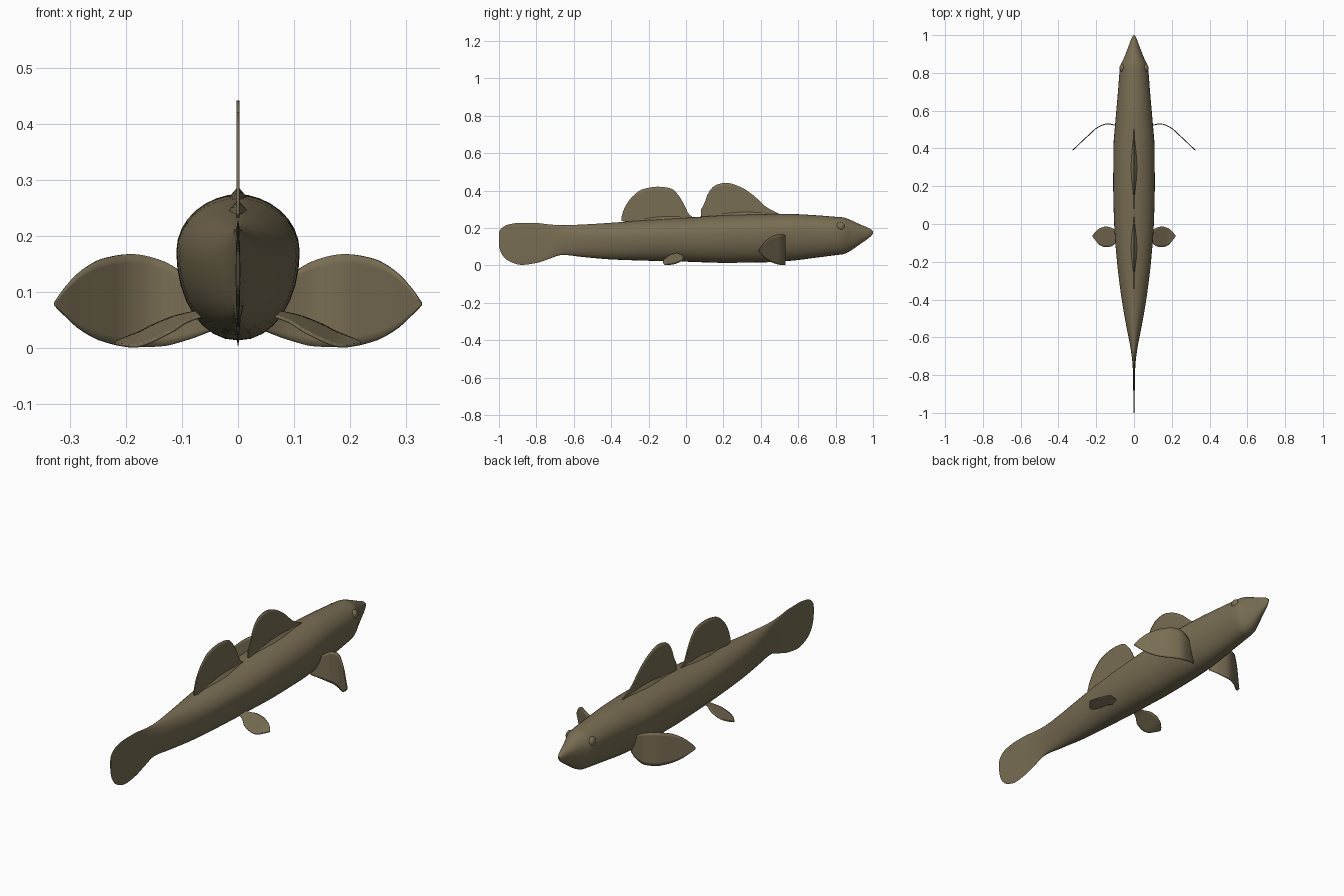
import bpy, bmesh, math

if "Cube" in bpy.data.objects:
    bpy.data.objects.remove(bpy.data.objects["Cube"])

olive = bpy.data.materials.new("olive_brown")
olive.diffuse_color = (0.19, 0.155, 0.088, 1)
olive.use_nodes = True
olive.node_tree.nodes["Principled BSDF"].inputs["Base Color"].default_value = olive.diffuse_color


def curve(pts, t):
    """Smooth monotone interpolation of rows (t, a, b, ...) at t."""
    n = len(pts)
    i = max(0, min(n - 2, sum(1 for p in pts if p[0] <= t) - 1))
    h = pts[i + 1][0] - pts[i][0]
    s = (t - pts[i][0]) / h

    def slope(j, c):
        if j == 0 or j == n - 1:
            k = min(j, n - 2)
            return (pts[k + 1][c] - pts[k][c]) / (pts[k + 1][0] - pts[k][0])
        a = (pts[j][c] - pts[j - 1][c]) / (pts[j][0] - pts[j - 1][0])
        b = (pts[j + 1][c] - pts[j][c]) / (pts[j + 1][0] - pts[j][0])
        return 0 if a * b <= 0 else 2 * a * b / (a + b)

    out = []
    for c in range(1, len(pts[0])):
        p, q = pts[i][c], pts[i + 1][c]
        out.append((2*s**3 - 3*s*s + 1)*p + (s**3 - 2*s*s + s)*h*slope(i, c)
                   + (3*s*s - 2*s**3)*q + (s**3 - s*s)*h*slope(i + 1, c))
    return out


def finish(name, verts, faces, angle=50):
    me = bpy.data.meshes.new(name)
    me.from_pydata(verts, [], faces)
    bm = bmesh.new()
    bm.from_mesh(me)
    bmesh.ops.remove_doubles(bm, verts=bm.verts, dist=1e-5)
    bmesh.ops.recalc_face_normals(bm, faces=bm.faces)
    bm.to_mesh(me)
    bm.free()
    me.materials.append(olive)
    ob = bpy.data.objects.new(name, me)
    bpy.context.collection.objects.link(ob)
    bpy.ops.object.select_all(action='DESELECT')
    ob.select_set(True)
    bpy.context.view_layer.objects.active = ob
    bpy.ops.object.shade_smooth_by_angle(angle=math.radians(angle))
    return ob


def fin(name, rows, place, thick=0.005, nu=28, nv=10):
    """Thin blade: rows (u, low, high, extra...), placed by place(u, v, extra)."""
    verts, faces = [], []
    u0, u1 = rows[0][0], rows[-1][0]
    for i in range(nu + 1):
        u = u0 + (u1 - u0) * (0.5 - 0.5 * math.cos(math.pi * i / nu))
        lo, hi, *ex = curve(rows, u)
        for j in range(nv + 1):
            verts.append(place(u, lo + (hi - lo) * j / nv, *ex))
    m = nv + 1
    for i in range(nu):
        for j in range(nv):
            a = i * m + j
            faces.append((a, a + 1, a + m + 1, a + m))
    ob = finish(name, verts, faces)
    sol = ob.modifiers.new("thickness", 'SOLIDIFY')
    sol.thickness, sol.offset = thick, 0
    return ob


# body with flattened tail: y, half width, belly z, back z
body = [(-1.0, .002, .10, .18), (-.985, .003, .06, .20), (-.95, .003, .025, .219),
        (-.88, .004, .003, .228), (-.80, .005, .013, .227), (-.74, .008, .032, .22),
        (-.66, .018, .056, .215), (-.55, .039, .045, .219), (-.40, .065, .032, .228),
        (-.20, .09, .025, .243), (0, .105, .02, .255), (.2, .11, .014, .268),
        (.4, .109, .016, .274), (.55, .098, .024, .275), (.70, .085, .042, .268),
        (.80, .077, .055, .26), (.84, .071, .06, .257), (.87, .057, .073, .247),
        (.93, .033, .113, .22), (.985, .012, .153, .195), (1.0, .003, .17, .182)]
N, SEG = 110, 32
verts, faces = [], []
for i in range(N + 1):
    y = -math.cos(math.pi * i / N)
    w, lo, hi = curve(body, y)
    mid = lo + 0.62 * (hi - lo)
    for k in range(SEG):
        a = 2 * math.pi * k / SEG
        s, c = math.sin(a), math.cos(a)
        p = 1.05 if s > 0 else 0.95
        x = w * math.copysign(abs(c) ** p, c)
        verts.append((x, y, mid + s * ((hi - mid) if s > 0 else (mid - lo))))
for i in range(N):
    for k in range(SEG):
        a, b = i * SEG + k, i * SEG + (k + 1) % SEG
        faces.append((a, b, b + SEG, a + SEG))
faces += [tuple(range(SEG)), tuple(N * SEG + k for k in range(SEG))]
finish("body", verts, faces)

# dorsal fins: y, root z, top z
upright = lambda u, v: (0, u, v)
fin("front_dorsal_fin",
    [(.08, .262, .30), (.095, .26, .325), (.12, .25, .39), (.16, .25, .43),
     (.215, .25, .442), (.29, .25, .42), (.36, .25, .375), (.43, .25, .312),
     (.50, .25, .275)], upright)
fin("rear_dorsal_fin",
    [(-.345, .238, .26), (-.33, .235, .305), (-.29, .225, .365), (-.23, .225, .408),
     (-.15, .225, .421), (-.08, .225, .412), (-.04, .225, .375), (-.01, .225, .325),
     (.015, .225, .275), (.04, .225, .255)], upright)

# raised bases where the dorsal fins meet the back
for name, y0, y1 in (("front_fin_base", .1, .5), ("rear_fin_base", -.3, .05)):
    vs, fs = [], []
    for i in range(21):
        y = y0 + (y1 - y0) * i / 20
        h = math.sin(math.pi * i / 20)
        z = curve(body, y)[2]
        vs += [(-.026 * h, y, z - .014), (0, y, z + .016 * h), (.026 * h, y, z - .014)]
    for i in range(20):
        fs += [(3*i + k, 3*i + k + 1, 3*i + k + 4, 3*i + k + 3) for k in (0, 1)]
    finish(name, vs, fs, 80)

for side, tag in ((1, "right"), (-1, "left")):
    # pectoral fins: x, low z, high z, y
    fin("pectoral_fin_" + tag,
        [(.05, .03, .09, .50), (.09, .015, .128, .52), (.14, .003, .158, .53),
         (.19, .002, .168, .513), (.24, .012, .16, .47), (.28, .033, .137, .433),
         (.31, .06, .105, .404), (.326, .076, .082, .39)],
        lambda u, v, y: (side * u, y, v))
    # pelvic fins: x, rear y, front y, z
    fin("pelvic_fin_" + tag,
        [(.06, -.08, -.045, .062), (.09, -.095, -.04, .055), (.12, -.118, -.02, .042),
         (.15, -.122, -.014, .028), (.18, -.112, -.022, .015), (.205, -.085, -.042, .01),
         (.219, -.067, -.06, .008)],
        lambda u, v, z: (side * u, v, z + .25 * (v + .067)))
    # eyes
    bpy.ops.mesh.primitive_uv_sphere_add(segments=20, ring_count=12, radius=.023,
                                         location=(side * .061, .825, .208))
    eye = bpy.context.object
    eye.name = "eye_" + tag
    eye.scale = (.7, 1, 1)
    eye.data.materials.append(olive)
    bpy.ops.object.shade_smooth_by_angle()
